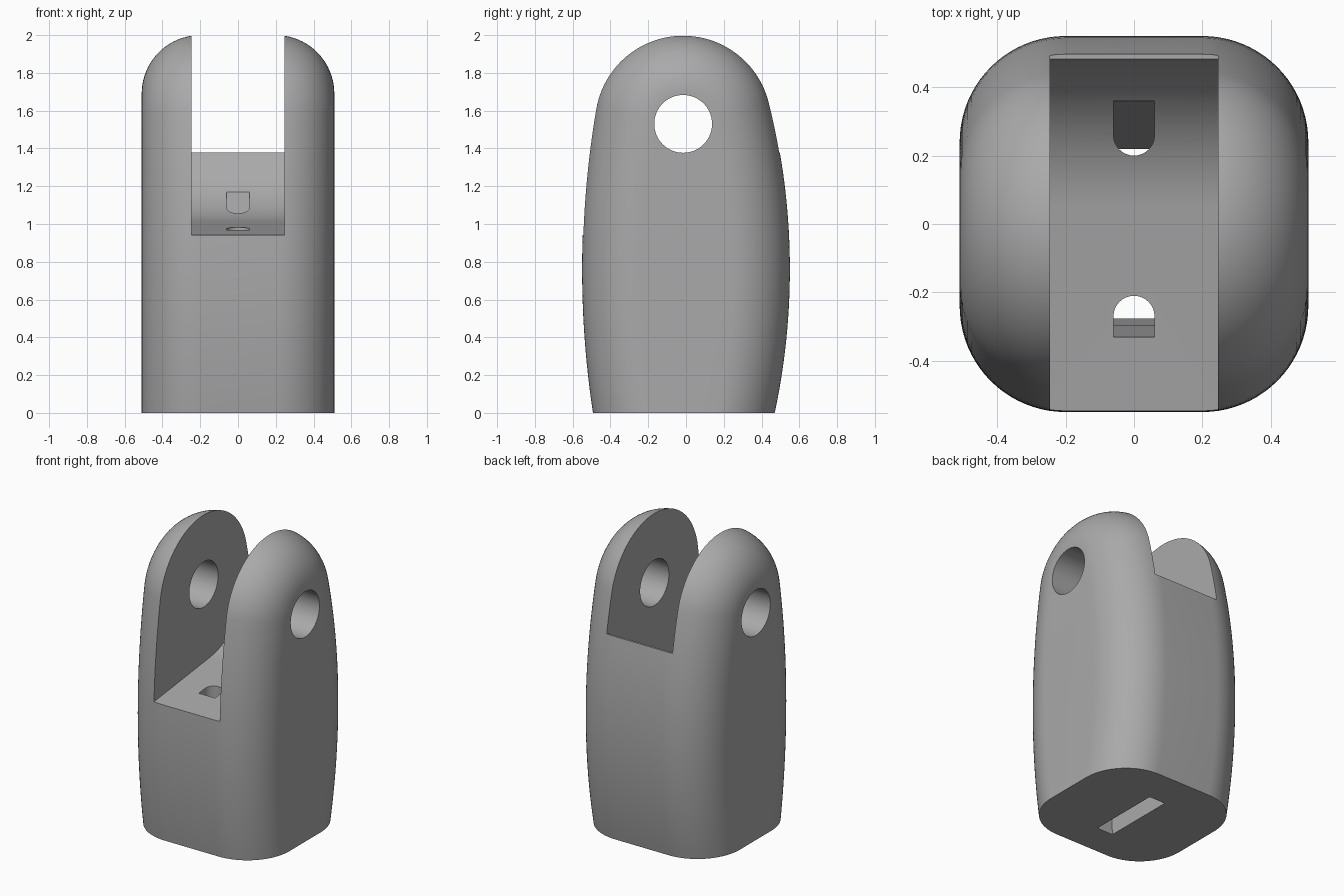
import bpy, bmesh
from math import sin, cos, radians, asin, atan2, pi

cube = bpy.data.objects.get("Cube")
if cube:
    bpy.data.objects.remove(cube)

PIN_Y, PIN_Z = -0.015, 1.53      # pin axis, shared by dome and slot floor
DOME_R = 0.47
BELLY_Z = 0.76                   # height of the widest point
HALF_X, FILLET = 0.51, 0.31

grey = bpy.data.materials.new("plain grey")
grey.use_nodes = True
grey.diffuse_color = (0.4, 0.4, 0.4, 1)
grey.node_tree.nodes["Principled BSDF"].inputs["Base Color"].default_value = (0.4, 0.4, 0.4, 1)


def loft(name, rings):
    """Closed solid through rings of equal point count."""
    bm = bmesh.new()
    loops = [[bm.verts.new(p) for p in ring] for ring in rings]
    n = len(loops[0])
    for a, b in zip(loops, loops[1:]):
        for i in range(n):
            j = (i + 1) % n
            bm.faces.new((a[i], a[j], b[j], b[i]))
    bm.faces.new(loops[0][::-1])
    bm.faces.new(loops[-1])
    bmesh.ops.recalc_face_normals(bm, faces=bm.faces)
    mesh = bpy.data.meshes.new(name)
    bm.to_mesh(mesh)
    bm.free()
    obj = bpy.data.objects.new(name, mesh)
    bpy.context.collection.objects.link(obj)
    mesh.materials.append(grey)
    return obj


def prism(name, yz, half_x):
    return loft(name, [[(x, y, z) for y, z in yz] for x in (-half_x, half_x)])


def flank(reach, sign, inset, steps=28):
    """Bulged side arc from below the base up to its tangent with the dome."""
    rise = PIN_Z - BELLY_Z
    big = (reach ** 2 + rise ** 2 - DOME_R ** 2) / (2 * (reach - DOME_R))
    top = atan2(rise, big - reach)
    low = -asin((BELLY_Z + 0.2) / big)
    pts = []
    for i in range(steps + 1):
        a = low + (top - low) * i / steps
        r = big - inset
        pts.append((PIN_Y + sign * (reach - big + r * cos(a)), BELLY_Z + r * sin(a)))
    return pts, top


def outline(inset):
    back, a0 = flank(0.55 - PIN_Y, 1, inset)
    front, a1 = flank(0.55 + PIN_Y, -1, inset)
    a1 = pi - a1
    dome = []
    for i in range(1, 48):
        a = a0 + (a1 - a0) * i / 48
        r = DOME_R - inset
        dome.append((PIN_Y + r * cos(a), PIN_Z + r * sin(a)))
    return back + dome + front[::-1]


# Body: side outline swept across x with fully rounded edges
rings = []
STEPS = 20
for side in (-1, 1):
    for i in range(STEPS + 1):
        t = pi / 2 * (i if side > 0 else STEPS - i) / STEPS
        x = side * (HALF_X - FILLET + FILLET * sin(t))
        rings.append([(x, y, z) for y, z in outline(FILLET * (1 - cos(t)))])
body = loft("clevis_body", rings)

# Flat base
base_cut = prism("base_cutter", [(-1, -1), (1, -1), (1, 0), (-1, 0)], 1)

# Fork slot: sloping floor that sweeps up concentric with the pin
FLOOR_R = 0.52
slot = [(-0.8, 0.91)]
for i in range(33):
    a = radians(7 + 66.2 * i / 32)
    slot.append((PIN_Y + FLOOR_R * sin(a), PIN_Z - FLOOR_R * cos(a)))
slot += [(0.8, 1.38), (0.8, 2.3), (-0.8, 2.3)]
slot_cut = prism("slot_cutter", slot, 0.245)

# Pin hole
pin = [(PIN_Y + 0.153 * cos(2 * pi * i / 64), PIN_Z + 0.153 * sin(2 * pi * i / 64)) for i in range(64)]
pin_cut = prism("pin_cutter", pin, 0.8)

# Base pocket with slanted ends
CORD = 0.06
pocket_cut = prism("pocket_cutter", [(-0.272, -0.1), (-0.298, 0.5), (0.28, 0.5), (0.208, -0.1)], CORD)


def cord_cutter(name, centre, sign, outer_low, outer_high, low, high):
    """Passage with a round inner end and a slanted flat outer end."""
    levels = []
    for z, outer in ((low, outer_low), (high, outer_high)):
        ring = [(CORD, outer, z)]
        for i in range(17):
            a = pi * i / 16
            ring.append((CORD * cos(a), centre - sign * CORD * sin(a), z))
        levels.append(ring + [(-CORD, outer, z)])
    return loft(name, levels)


front_cord = cord_cutter("front_cord_cutter", -0.27, -1, -0.294, -0.337, 0.42, 1.06)
back_cord = cord_cutter("back_cord_cutter", 0.26, 1, 0.27, 0.37, 0.42, 1.25)

for cutter in (base_cut, slot_cut, pin_cut, pocket_cut, front_cord, back_cord):
    cutter.hide_render = True
    mod = body.modifiers.new(cutter.name, "BOOLEAN")
    mod.operation = "DIFFERENCE"
    mod.solver = "EXACT"
    mod.object = cutter
    bpy.context.view_layer.objects.active = body
    bpy.ops.object.modifier_apply(modifier=mod.name)
    bpy.data.objects.remove(cutter)

bpy.ops.object.select_all(action="DESELECT")
body.select_set(True)
bpy.context.view_layer.objects.active = body
bpy.ops.object.shade_smooth_by_angle(angle=radians(30))
